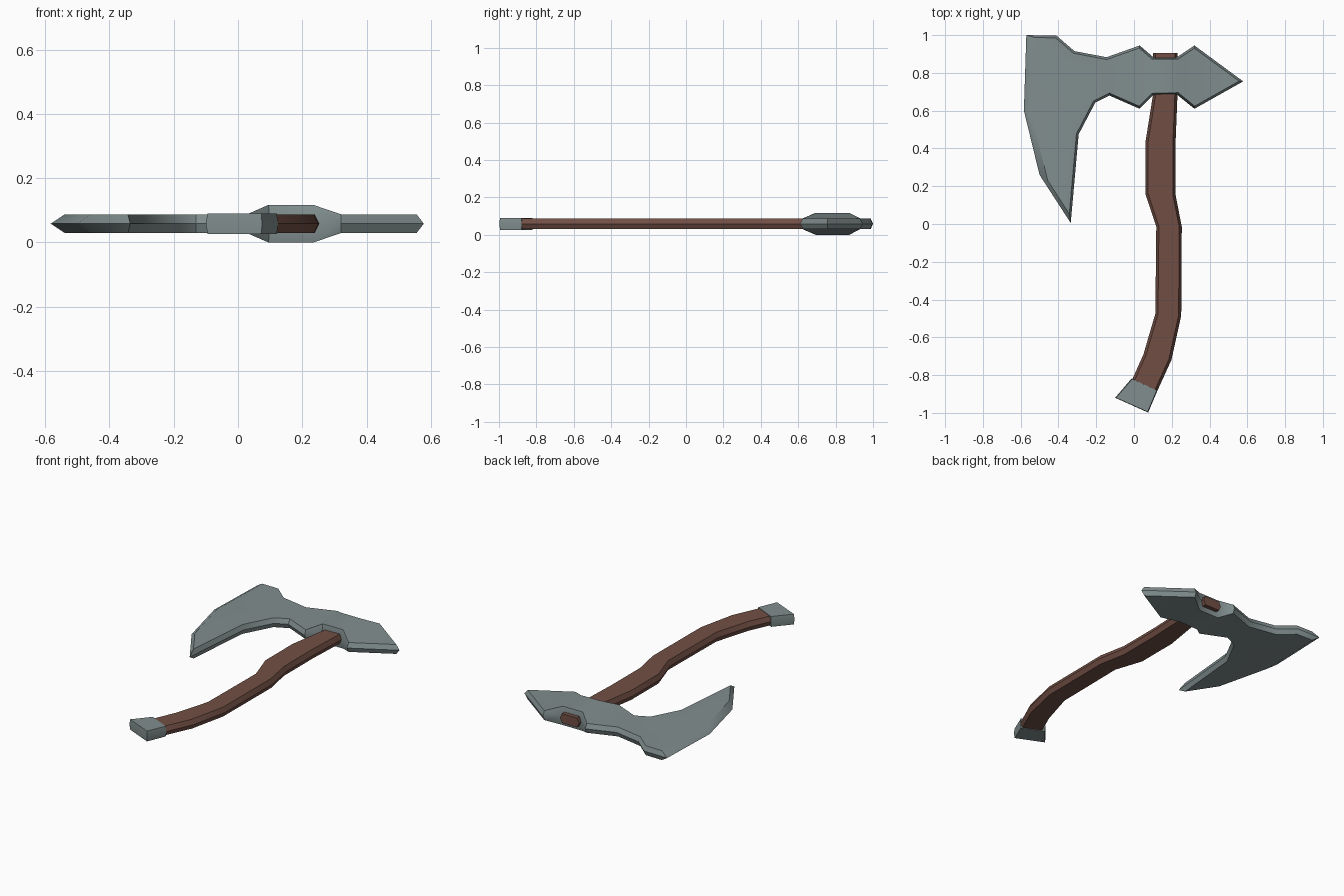
import bpy, bmesh, math
from mathutils import Vector

if "Cube" in bpy.data.objects:
    bpy.data.objects.remove(bpy.data.objects["Cube"])

MID_Z = 0.0585


def material(name, rgb):
    m = bpy.data.materials.new(name)
    m.diffuse_color = (*rgb, 1)
    m.use_nodes = True
    m.node_tree.nodes["Principled BSDF"].inputs["Base Color"].default_value = m.diffuse_color
    return m


steel = material("grey steel", (0.22, 0.27, 0.27))
wood = material("brown wood", (0.165, 0.078, 0.058))


def inset_points(pts, dist):
    """Move each edge of a clockwise outline inward by its own distance."""
    n, out = len(pts), []
    normals = []
    for i in range(n):
        d = (pts[(i + 1) % n] - pts[i]).normalized()
        normals.append(Vector((d.y, -d.x)))
    for i in range(n):
        a, b, da, db = normals[i - 1], normals[i], dist[i - 1], dist[i]
        det = a.x * b.y - a.y * b.x
        if abs(det) < 1e-3:
            v = b * db
        else:
            v = Vector(((da * b.y - db * a.y) / det, (a.x * db - b.x * da) / det))
        out.append(pts[i] + v)
    return out


def ridged_plate(name, outline, dist, half, faces, mat):
    """Plate with its widest outline at mid height and inset top and bottom."""
    pts = [Vector(p) for p in outline]
    n = len(pts)
    inner = inset_points(pts, dist)
    bm = bmesh.new()
    mid = [bm.verts.new((p.x, p.y, MID_Z)) for p in pts]
    for s in (1, -1):
        ring = [bm.verts.new((p.x, p.y, MID_Z + s * half[i])) for i, p in enumerate(inner)]
        for f in faces:
            bm.faces.new([ring[i] for i in f])
        for i in range(n):
            j = (i + 1) % n
            bm.faces.new((mid[i], mid[j], ring[j], ring[i]))
    bmesh.ops.recalc_face_normals(bm, faces=bm.faces)
    me = bpy.data.meshes.new(name)
    bm.to_mesh(me)
    bm.free()
    me.materials.append(mat)
    ob = bpy.data.objects.new(name, me)
    bpy.context.collection.objects.link(ob)
    bpy.ops.object.select_all(action='DESELECT')
    ob.select_set(True)
    bpy.context.view_layer.objects.active = ob
    bpy.ops.object.shade_smooth_by_angle(angle=math.radians(38))
    wn = ob.modifiers.new("even_normals", 'WEIGHTED_NORMAL')
    wn.keep_sharp = True
    return ob


def strip(name, right, left, side, ends, half, mat):
    """Ridged bar running through matching right and left points."""
    n = len(right)
    dist = [side] * (n - 1) + [ends] + [side] * (n - 1) + [ends]
    faces = [(i, i + 1, 2 * n - 2 - i, 2 * n - 1 - i) for i in range(n - 1)]
    return ridged_plate(name, right + left[::-1], dist, [half] * (2 * n), faces, mat)


# Axe head: hooked blade, thick eye around the handle, rear spike
head = [(-.57, 1.0), (-.41, .997), (-.315, .915), (-.145, .883), (.03, .945),
        (.10, .885), (.23, .885), (.32, .945), (.578, .755), (.32, .61),
        (.23, .683), (.10, .68), (.03, .61), (-.13, .68), (-.205, .643),
        (-.293, .475), (-.335, .005), (-.50, .26), (-.583, .60)]
head_inset = [.012] * 16 + [.02, .035, .045]
head_half = [.0585 if i in (5, 6, 10, 11) else .029 for i in range(19)]
head_faces = [(0, 1, 2, 3, 4, 12, 13, 14, 15, 16, 17, 18),
              (4, 5, 11, 12), (5, 6, 10, 11), (6, 7, 9, 10), (7, 8, 9)]
ridged_plate("axe_head", head, head_inset, head_half, head_faces, steel)

# Curved wooden handle, poking out of the top of the eye
strip("handle",
      [(.23, .905), (.23, .68), (.22, .43), (.22, .155), (.253, -.015),
       (.25, -.485), (.198, -.72), (.123, -.885)],
      [(.10, .905), (.10, .68), (.06, .43), (.06, .16), (.118, -.015),
       (.113, -.475), (.05, -.69), (-.008, -.82)],
      .014, 0, .029, wood)

# Flared metal cap on the butt of the handle
strip("butt_cap", [(.125, -.88), (.075, -.998)], [(-.012, -.817), (-.10, -.92)],
      .004, .002, .032, steel)
